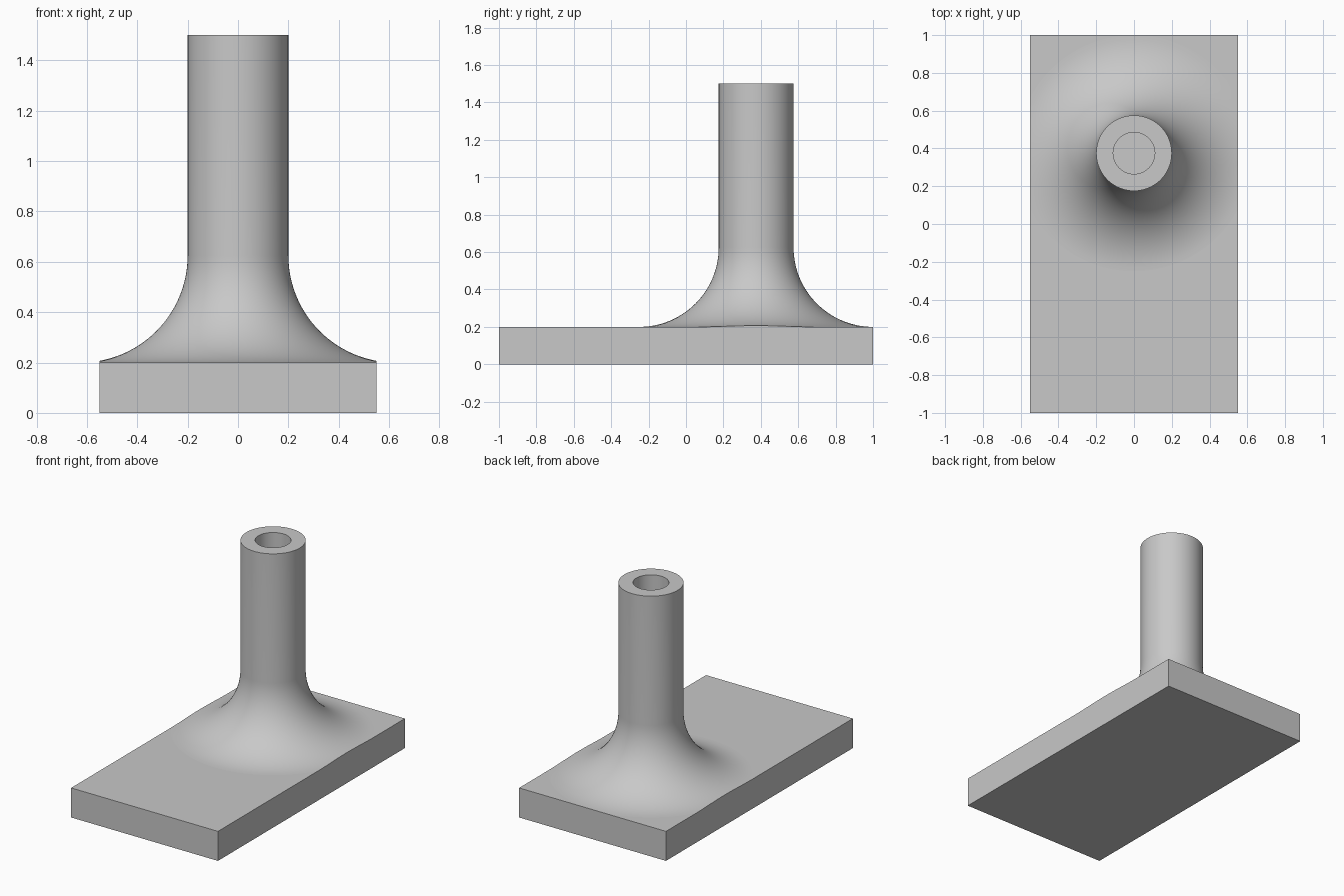
import bpy, bmesh, math
from mathutils import Vector

default = bpy.data.objects.get("Cube")
if default:
    bpy.data.objects.remove(default, do_unlink=True)

# Main dimensions
HALF_W, HALF_L, PLATE_H = 0.55, 1.0, 0.2
POST_Y, POST_R, POST_TOP = 0.375, 0.2, 1.5
FILLET = 0.425
BORE_R, BORE_FLOOR = 0.11, 0.2 + 0.02
SEGMENTS = 128

grey = bpy.data.materials.new("plain grey")
grey.use_nodes = True
colour = (0.58, 0.58, 0.58, 1)
grey.diffuse_color = colour
grey.node_tree.nodes["Principled BSDF"].inputs["Base Color"].default_value = colour


def make_object(name, bm):
    mesh = bpy.data.meshes.new(name)
    bm.to_mesh(mesh)
    bm.free()
    mesh.materials.append(grey)
    obj = bpy.data.objects.new(name, mesh)
    bpy.context.collection.objects.link(obj)
    return obj


# Flat rectangular plate
bm = bmesh.new()
bmesh.ops.create_cube(bm, size=1)
bmesh.ops.scale(bm, vec=(2 * HALF_W, 2 * HALF_L, PLATE_H), verts=bm.verts)
bmesh.ops.translate(bm, vec=(0, 0, PLATE_H / 2), verts=bm.verts)
make_object("base_plate", bm)

# Post profile: base centre, concave flare, shaft, rim, blind bore
rim = POST_R + FILLET
profile = [(0, PLATE_H)]
steps = 28
for i in range(steps + 1):
    a = math.pi / 2 * i / steps
    profile.append((rim - FILLET * math.sin(a), PLATE_H + FILLET * (1 - math.cos(a))))
profile += [(POST_R, POST_TOP), (BORE_R, POST_TOP), (BORE_R, BORE_FLOOR), (0, BORE_FLOOR)]

# Lathe the profile around the post axis
bm = bmesh.new()
verts = [bm.verts.new((r, POST_Y, z)) for r, z in profile]
edges = [bm.edges.new(pair) for pair in zip(verts, verts[1:])]
bmesh.ops.spin(bm, geom=verts + edges, cent=(0, POST_Y, 0), axis=(0, 0, 1),
               angle=2 * math.pi, steps=SEGMENTS)
bmesh.ops.remove_doubles(bm, verts=bm.verts, dist=1e-5)

# Trim the flare flush with both long sides of the plate
for side in (-1, 1):
    cut = bmesh.ops.bisect_plane(
        bm, geom=bm.verts[:] + bm.edges[:] + bm.faces[:], dist=1e-6,
        plane_co=(side * HALF_W, 0, 0), plane_no=(side, 0, 0), clear_outer=True)
    loop = [e for e in cut["geom_cut"] if isinstance(e, bmesh.types.BMEdge)]
    bmesh.ops.edgeloop_fill(bm, edges=loop)

# Drop the hidden underside that lies on the plate
bmesh.ops.recalc_face_normals(bm, faces=bm.faces)
hidden = [f for f in bm.faces if all(v.co.z < PLATE_H + 1e-5 for v in f.verts)]
bmesh.ops.delete(bm, geom=hidden, context="FACES")
post = make_object("flared_hollow_post", bm)

bpy.ops.object.select_all(action="DESELECT")
post.select_set(True)
bpy.context.view_layer.objects.active = post
bpy.ops.object.shade_smooth_by_angle(angle=math.radians(30))
